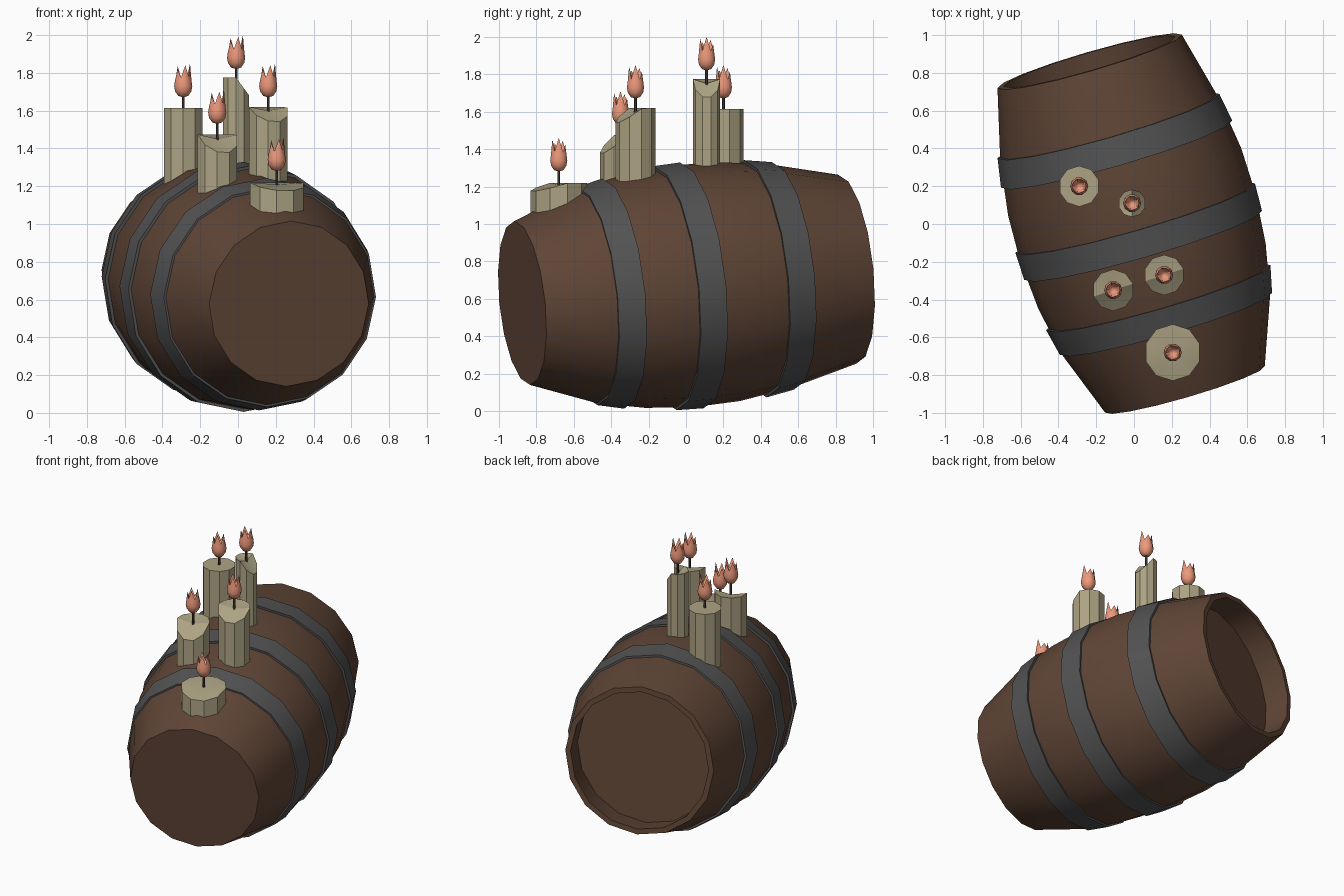
import bpy, bmesh, math
from mathutils import Matrix, Vector

if "Cube" in bpy.data.objects:
    bpy.data.objects.remove(bpy.data.objects["Cube"])


def material(name, rgb):
    m = bpy.data.materials.new(name)
    m.diffuse_color = (*rgb, 1)
    m.use_nodes = True
    m.node_tree.nodes["Principled BSDF"].inputs["Base Color"].default_value = m.diffuse_color
    return m


wood = material("wood", (0.115, 0.060, 0.037))
iron = material("iron", (0.085, 0.085, 0.085))
wax = material("wax", (0.42, 0.37, 0.23))
wick_mat = material("wick", (0.06, 0.05, 0.045))
fire = material("fire", (0.85, 0.32, 0.2))


def finish(bm, name, mat, matrix=Matrix(), angle=30):
    bmesh.ops.recalc_face_normals(bm, faces=bm.faces)
    me = bpy.data.meshes.new(name)
    bm.to_mesh(me)
    bm.free()
    me.transform(matrix)
    me.shade_smooth()
    me.set_sharp_from_angle(angle=math.radians(angle))
    me.materials.append(mat)
    ob = bpy.data.objects.new(name, me)
    bpy.context.collection.objects.link(ob)
    return ob


def bridge(bm, a, b):
    n = len(a)
    for i in range(n):
        j = (i + 1) % n
        bm.faces.new((a[i], a[j], b[j], b[i]))


def lathe(name, profile, mat, matrix, closed, sides=16):
    """Revolve (radius, height) points; ends are capped or joined."""
    bm = bmesh.new()
    rings = []
    for r, z in profile:
        rings.append([bm.verts.new((r * math.sin(k * math.tau / sides),
                                    r * math.cos(k * math.tau / sides), z))
                      for k in range(sides)])
    for a, b in zip(rings, rings[1:]):
        bridge(bm, a, b)
    if closed:
        bridge(bm, rings[-1], rings[0])
    else:
        bm.faces.new(rings[0])
        bm.faces.new(rings[-1])
    return finish(bm, name, mat, matrix)


# Barrel frame: lying down, turned and tipped up towards the back
yaw, pitch = math.radians(16.2), math.radians(5.7)
axis = Vector((-math.sin(yaw) * math.cos(pitch), math.cos(yaw) * math.cos(pitch), math.sin(pitch)))
side = Vector((math.cos(yaw), math.sin(yaw), 0))
up = side.cross(axis)
frame = Matrix((side, up, axis)).transposed().to_4x4()
frame.translation = (0.0175, -0.0075, 0.668)

# Barrel body with flat front and recessed back lid
body = [(0.44, -0.908), (0.573, -0.55), (0.626, -0.28), (0.648, 0.0),
        (0.642, 0.24), (0.602, 0.53), (0.508, 0.908),
        (0.472, 0.908), (0.485, 0.73)]
lathe("barrel", body, wood, frame, False)

# Iron hoops
hoops = [(-0.545, 0.585, -0.40, 0.618), (-0.11, 0.655, 0.04, 0.660), (0.395, 0.637, 0.55, 0.611)]
for i, (z0, r0, z1, r1) in enumerate(hoops):
    ring = [(r0 - 0.03, z0), (r0, z0), (r1, z1), (r1 - 0.03, z1)]
    lathe(f"hoop_{i + 1}", ring, iron, frame, True)


def candle(i, x, y, r, bottom, top, drop, heading, flame_z, sides=10):
    # Wax body, rim sagging towards one heading
    bm = bmesh.new()
    low, rim = [], []
    for k in range(sides):
        a = (k + 0.5) * math.tau / sides
        sag = drop * max(0, math.cos(a - math.radians(heading)))
        px, py = x + r * math.cos(a), y + r * math.sin(a)
        low.append(bm.verts.new((px, py, bottom)))
        rim.append(bm.verts.new((px, py, top - sag)))
    bridge(bm, low, rim)
    bm.faces.new(low)
    mid = bm.verts.new((x, y, top - drop * 0.25))
    for k in range(sides):
        bm.faces.new((rim[k], rim[(k + 1) % sides], mid))
    finish(bm, f"candle_{i}", wax, angle=15)

    # Wick
    z0, z1 = top - drop * 0.25 - 0.02, flame_z + 0.03
    bm = bmesh.new()
    bmesh.ops.create_cone(bm, cap_ends=True, segments=6, radius1=0.008, radius2=0.008, depth=z1 - z0)
    finish(bm, f"wick_{i}", wick_mat, Matrix.Translation((x, y, (z0 + z1) / 2)))

    # Flame: rounded cup with five pointed tongues
    bm = bmesh.new()
    n = 10
    rings = []
    for r_, z in [(0.026, 0.008), (0.043, 0.032), (0.048, 0.06), (0.044, 0.088)]:
        rings.append([bm.verts.new((r_ * math.cos(k * math.tau / n), r_ * math.sin(k * math.tau / n), z))
                      for k in range(n)])
    heights = [0.18, 0.145, 0.165, 0.15, 0.17]
    crown, inner = [], []
    for k in range(n):
        a = k * math.tau / n
        tip = k % 2 == 0
        z = heights[k // 2] if tip else 0.105
        rr = 0.036 if tip else 0.039
        crown.append(bm.verts.new((rr * math.cos(a), rr * math.sin(a), z)))
        inner.append(bm.verts.new((0.022 * math.cos(a), 0.022 * math.sin(a), 0.095)))
    rings += [crown, inner]
    for a, b in zip(rings, rings[1:]):
        bridge(bm, a, b)
    for ring, z in ((rings[0], 0.0), (inner, 0.07)):
        c = bm.verts.new((0, 0, z))
        for k in range(n):
            bm.faces.new((ring[k], ring[(k + 1) % n], c))
    finish(bm, f"flame_{i}", fire, Matrix.Translation((x, y, flame_z)), 50)


# x, y, radius, bottom, top, rim drop, drop heading, flame base
candles = [(-0.29, 0.20, 0.108, 1.19, 1.615, 0.0, 0, 1.67),
           (-0.01, 0.11, 0.073, 1.27, 1.775, 0.10, 0, 1.82),
           (-0.11, -0.35, 0.110, 1.14, 1.475, 0.10, -70, 1.53),
           (0.16, -0.27, 0.107, 1.21, 1.62, 0.08, -70, 1.67),
           (0.205, -0.68, 0.150, 1.04, 1.22, 0.045, -70, 1.28)]
for i, c in enumerate(candles, 1):
    candle(i, *c)
